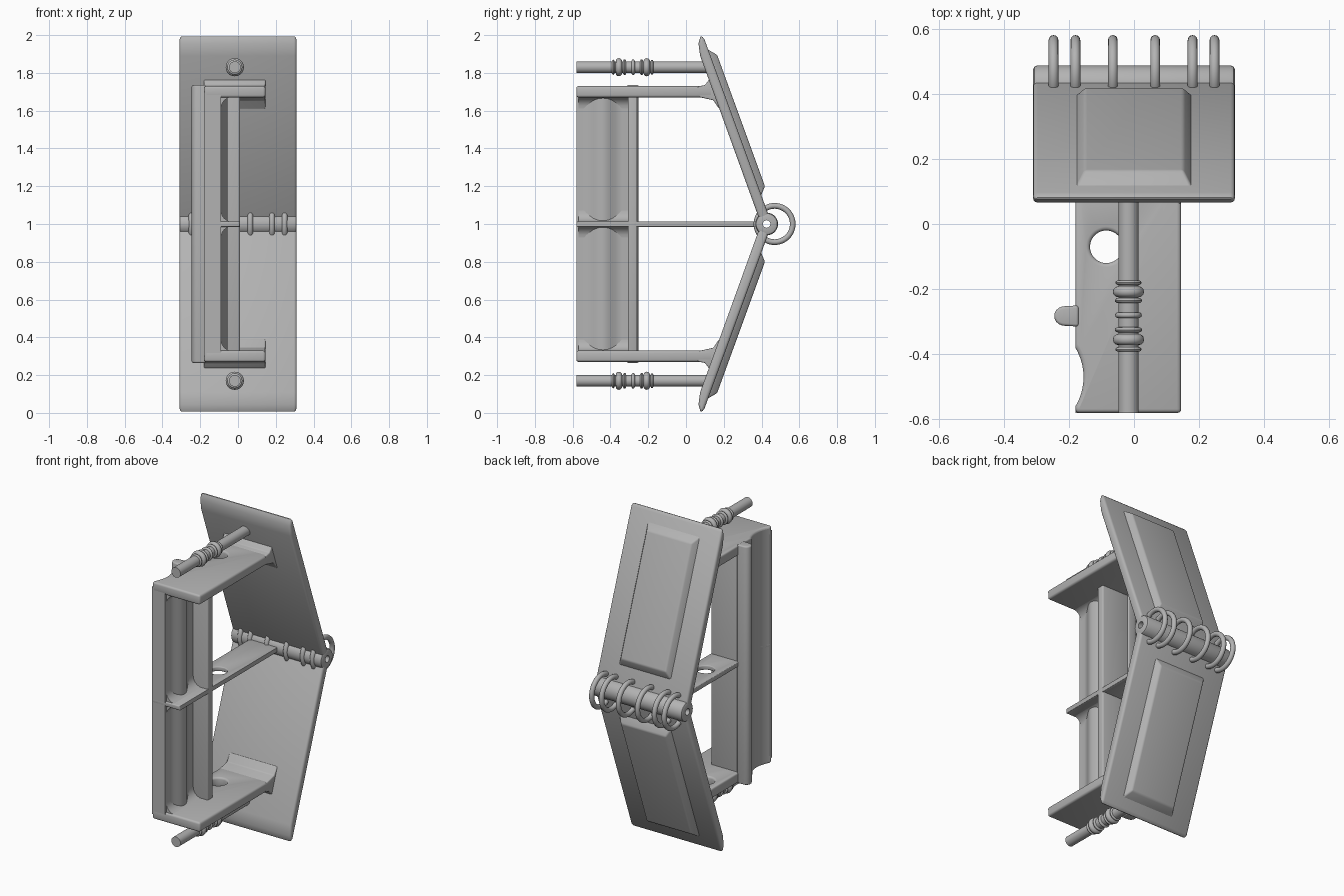
import bpy, bmesh, math
from mathutils import Vector

cube = bpy.data.objects.get("Cube")
if cube:
    bpy.data.objects.remove(cube, do_unlink=True)

grey = bpy.data.materials.new("plain_grey")
grey.use_nodes = True
grey.diffuse_color = (0.45, 0.45, 0.45, 1)
grey.node_tree.nodes["Principled BSDF"].inputs["Base Color"].default_value = (0.45, 0.45, 0.45, 1)


def finish(name, bm, bevel=0.0, cutters=()):
    """Turn a bmesh into a shaded object, cut and bevelled."""
    bmesh.ops.remove_doubles(bm, verts=bm.verts, dist=1e-5)
    bmesh.ops.recalc_face_normals(bm, faces=bm.faces)
    mesh = bpy.data.meshes.new(name)
    bm.to_mesh(mesh)
    bm.free()
    mesh.materials.append(grey)
    ob = bpy.data.objects.new(name, mesh)
    bpy.context.collection.objects.link(ob)
    for c in cutters:
        mod = ob.modifiers.new("cut", 'BOOLEAN')
        mod.operation = 'DIFFERENCE'
        mod.solver = 'EXACT'
        mod.object = c
    if bevel:
        mod = ob.modifiers.new("bevel", 'BEVEL')
        mod.width = bevel
        mod.segments = 3
        mod.limit_method = 'ANGLE'
        mod.angle_limit = math.radians(35)
    # Bake the modifiers so that cutters can be removed
    deps = bpy.context.evaluated_depsgraph_get()
    ob.data = bpy.data.meshes.new_from_object(ob.evaluated_get(deps))
    ob.modifiers.clear()
    bpy.ops.object.select_all(action='DESELECT')
    bpy.context.view_layer.objects.active = ob
    ob.select_set(True)
    bpy.ops.object.shade_smooth_by_angle(angle=math.radians(35))
    return ob


def prism(name, outline, axis, lo, hi, bevel=0.0, cutters=()):
    """Extrude an outline: (y, z) pairs along x, or (x, y) pairs along z."""
    bm = bmesh.new()
    place = (lambda p, t: (t, *p)) if axis == 'X' else (lambda p, t: (*p, t))
    a = [bm.verts.new(place(p, lo)) for p in outline]
    b = [bm.verts.new(place(p, hi)) for p in outline]
    bm.faces.new(a)
    bm.faces.new(b)
    n = len(a)
    for i in range(n):
        j = (i + 1) % n
        bm.faces.new((a[i], a[j], b[j], b[i]))
    return finish(name, bm, bevel, cutters)


def rect(x0, x1, y0, y1):
    return [(x0, y0), (x1, y0), (x1, y1), (x0, y1)]


def lathe(name, profile, axis, centre, closed=False, steps=32):
    """Revolve (position, radius) pairs about the x or y axis."""
    bm = bmesh.new()
    rings = []
    for k in range(steps):
        c, s = math.cos(math.tau * k / steps), math.sin(math.tau * k / steps)
        rings.append([bm.verts.new(Vector(centre) + Vector(
            (t, r * c, r * s) if axis == 'X' else (r * c, t, r * s))) for t, r in profile])
    n = len(profile)
    for k in range(steps):
        a, b = rings[k], rings[(k + 1) % steps]
        for i in range(n if closed else n - 1):
            j = (i + 1) % n
            bm.faces.new((a[i], a[j], b[j], b[i]))
    return finish(name, bm)


def cutter(name, x, y, radius):
    return prism(name, [(x + radius * math.cos(math.tau * i / 64),
                         y + radius * math.sin(math.tau * i / 64)) for i in range(64)],
                 'Z', -0.5, 2.5)


hole = cutter("hole_cutter", -0.085, -0.07, 0.05)
notch = cutter("notch_cutter", -0.33, -0.47, 0.175)
for c in (hole, notch):
    c.hide_render = True

# Shared profiles of the upper half, as (y, z)
panel = [(0.066, 1.955), (0.078, 2.0), (0.097, 1.98), (0.44, 1.04), (0.39, 1.02), (0.075, 1.89)]
flare = [(0.06, 1.728), (0.10, 1.735), (0.122, 1.765), (0.16, 1.74),
         (0.20, 1.61), (0.175, 1.61), (0.145, 1.655), (0.07, 1.672)]
field_base = [(0.105, 1.93), (0.393, 1.14)]
field_top = [(0.165, 1.895), (0.418, 1.20)]

# Pin profile with rounded collars
pin_profile = [(-0.58, 0), (-0.58, 0.031)]
collars = [(-0.385, 0.007, 0.009), (-0.355, 0.017, 0.017), (-0.325, 0.008, 0.011),
           (-0.28, 0.009, 0.010), (-0.235, 0.008, 0.011), (-0.208, 0.017, 0.017),
           (-0.18, 0.007, 0.009)]
for y, half, height in collars:
    for i in range(7):
        a = math.pi * i / 6
        pin_profile.append((y - half * math.cos(a), 0.031 + height * math.sin(a)))
pin_profile += [(0.13, 0.031), (0.13, 0)]

for side, s in (("upper", 1), ("lower", -1)):
    def flip(points):
        return [(y, 1 + s * (z - 1)) for y, z in points]

    # Tilted panel with a raised field on its back
    prism(side + "_panel", flip(panel), 'X', -0.31, 0.31, 0.014)
    bm = bmesh.new()
    quads = []
    for pts, half in ((field_base, 0.182), (field_top, 0.152)):
        (y0, z0), (y1, z1) = flip(pts)
        quads.append([bm.verts.new(v) for v in
                      ((-half, y0, z0), (half, y0, z0), (half, y1, z1), (-half, y1, z1))])
    base, top = quads
    bm.faces.new(base)
    bm.faces.new(top)
    for i in range(4):
        j = (i + 1) % 4
        bm.faces.new((base[i], base[j], top[j], top[i]))
    finish(side + "_raised_field", bm, 0.008)

    # Bracket arm, its flared foot on the panel, and the pin
    z0, z1 = sorted((1 + s * 0.67, 1 + s * 0.73))
    prism(side + "_arm", rect(-0.18, 0.145, -0.58, 0.145), 'Z', z0, z1, 0.012, (hole, notch))
    prism(side + "_arm_flare", flip(flare), 'X', -0.18, 0.145, 0.006)
    lathe(side + "_pin", pin_profile, 'Y', (-0.017, 0, 1 + s * 0.83))

    # Rounded inner corners where the web meets the arm and the shelf
    for label, z, d in (("arm", 1 + s * 0.672, -s), ("shelf", 1 + s * 0.012, s)):
        bm = bmesh.new()
        curve = [(-0.10, z)] + [(-0.03 - 0.06 * math.cos(a), z + d * (0.06 - 0.06 * math.sin(a)))
                                for a in (math.pi * i / 12 for i in range(7))]
        front = [bm.verts.new((x, -0.57, h)) for x, h in curve]
        face = bm.faces.new(front)
        ext = bmesh.ops.extrude_face_region(bm, geom=[face], use_keep_orig=True)
        bmesh.ops.translate(bm, vec=(0, 0.27, 0),
                            verts=[v for v in ext["geom"] if isinstance(v, bmesh.types.BMVert)])
        finish(side + "_" + label + "_fillet", bm)

# Upright web with a curved inner side
web = [(-0.18, -0.58), (-0.09, -0.58)]
for i in range(13):
    t = i / 12
    web.append((-0.09 + 0.035 * math.sin(math.pi * t) ** 2, -0.54 + 0.20 * t))
web += [(-0.09, -0.27), (-0.18, -0.27)]
prism("upright_web", web, 'Z', 0.30, 1.70, 0, (notch,))

# Fin across the back of the web, and the rounded ridge outside it
prism("upright_fin", rect(-0.19, 0.01, -0.308, -0.258), 'Z', 0.31, 1.69, 0.008)
ridge = [(-0.17, -0.25), (-0.17, -0.315)]
ridge += [(-0.213 - 0.032 * math.sin(a), -0.2825 - 0.03 * math.cos(a))
          for a in (math.pi * i / 10 for i in range(11))]
prism("outer_ridge", ridge, 'Z', 0.265, 1.735, 0.008)

# Thin middle shelf reaching back to the hinge
prism("middle_shelf", rect(-0.18, 0.01, -0.58, 0.40), 'Z', 0.985, 1.013, 0.006, (hole, notch))

# Hollow hinge barrel and the rings threaded around it
lathe("hinge_barrel", [(-0.31, 0.02), (-0.31, 0.048), (-0.306, 0.056), (-0.296, 0.06),
                       (0.296, 0.06), (0.306, 0.056), (0.31, 0.048), (0.31, 0.02)],
      'X', (0, 0.427, 1.0), closed=True)
ring = [(0.015 * math.cos(math.tau * i / 12), 0.096 + 0.015 * math.sin(math.tau * i / 12))
        for i in range(12)]
for n, x in enumerate((0.065, 0.18, 0.247)):
    for label, d in (("left", 1), ("right", -1)):
        lathe(f"{label}_ring_{n + 1}", ring, 'X', (d * x, 0.469, 1.0), closed=True, steps=48)

for c in (hole, notch):
    bpy.data.objects.remove(c, do_unlink=True)
